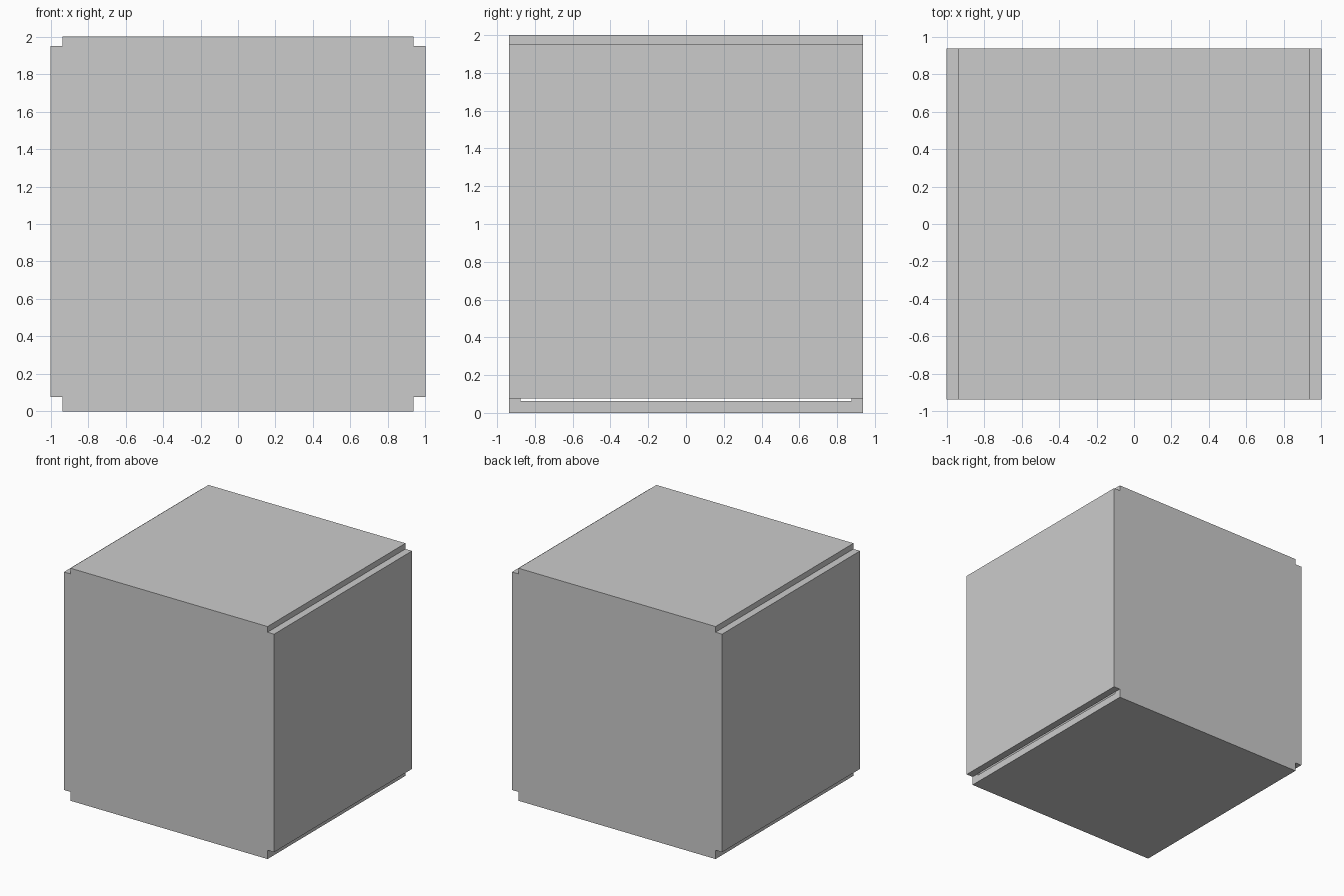
import bpy

if "Cube" in bpy.data.objects:
    bpy.data.objects.remove(bpy.data.objects["Cube"])

S = 1.875   # panel side length
T = 0.0625  # panel thickness
LIFT = 0.0135  # side panels sit slightly higher, leaving a slot underneath


def panel(name, size, centre):
    bpy.ops.mesh.primitive_cube_add(size=1, location=centre)
    ob = bpy.context.object
    ob.name = name
    ob.scale = size
    bpy.ops.object.transform_apply(location=False, rotation=False, scale=True)
    return ob


# Floor and lid
panel("bottom_panel", (S, S, T), (0, 0, T / 2))
panel("top_panel", (S, S, T), (0, 0, 2 - T / 2))

# Front and back walls, standing between floor and lid
for name, s in (("front_panel", -1), ("back_panel", 1)):
    panel(name, (S, T, S), (0, s * (S - T) / 2, 1))

# Left and right walls, outside the floor and lid
for name, s in (("left_panel", -1), ("right_panel", 1)):
    panel(name, (T, S, S), (s * (S + T) / 2, 0, 1 + LIFT))
